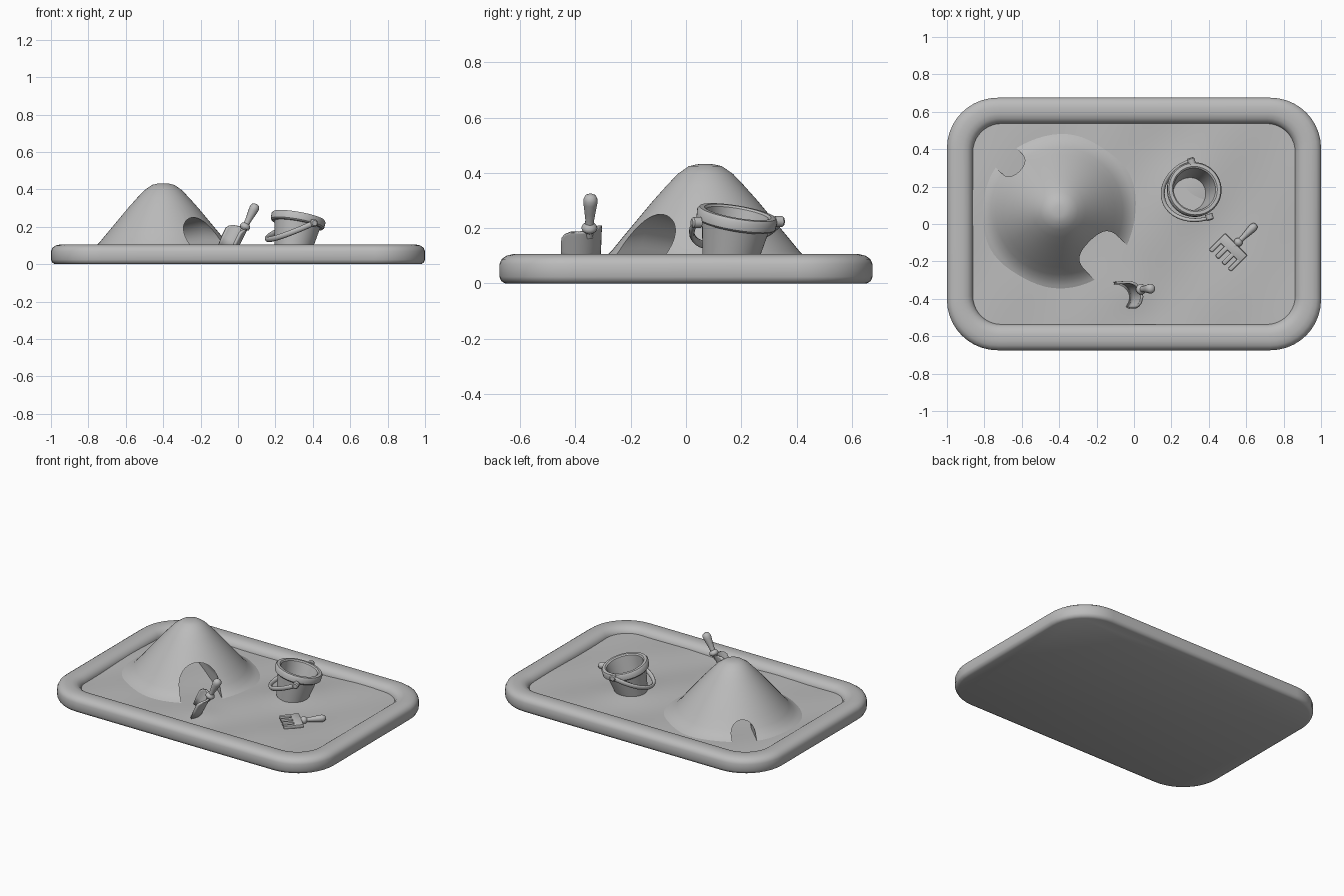
import bpy, bmesh, math
from mathutils import Vector, Matrix

if "Cube" in bpy.data.objects:
    bpy.data.objects.remove(bpy.data.objects["Cube"])

GREY = bpy.data.materials.new("plain grey")
GREY.diffuse_color = (0.5, 0.5, 0.5, 1)
GREY.use_nodes = True
GREY.node_tree.nodes["Principled BSDF"].inputs["Base Color"].default_value = GREY.diffuse_color


def finish(name, bm, angle=40):
    bmesh.ops.remove_doubles(bm, verts=bm.verts, dist=1e-5)
    bmesh.ops.recalc_face_normals(bm, faces=bm.faces)
    me = bpy.data.meshes.new(name)
    bm.to_mesh(me)
    bm.free()
    me.materials.append(GREY)
    ob = bpy.data.objects.new(name, me)
    bpy.context.collection.objects.link(ob)
    smooth(ob, angle)
    return ob


def smooth(ob, angle=40):
    bpy.ops.object.select_all(action='DESELECT')
    ob.select_set(True)
    bpy.context.view_layer.objects.active = ob
    bpy.ops.object.shade_smooth_by_angle(angle=math.radians(angle))


def loft(name, rings, angle=40):
    """Skin a list of closed rings and cap both ends."""
    bm = bmesh.new()
    vs = [[bm.verts.new(p) for p in r] for r in rings]
    n = len(vs[0])
    for a, b in zip(vs, vs[1:]):
        for i in range(n):
            j = (i + 1) % n
            bm.faces.new((a[i], a[j], b[j], b[i]))
    bm.faces.new(vs[0])
    bm.faces.new(vs[-1])
    return finish(name, bm, angle)


def lathe(name, profile, m=Matrix(), n=32, angle=40):
    rings = [[m @ Vector((r * math.cos(2 * math.pi * i / n),
                          r * math.sin(2 * math.pi * i / n), z)) for i in range(n)]
             for r, z in profile]
    return loft(name, rings, angle)


def frame(origin, z_axis, x_hint):
    z = Vector(z_axis).normalized()
    x = Vector(x_hint)
    x = (x - z * x.dot(z)).normalized()
    m = Matrix((x, z.cross(x), z)).transposed().to_4x4()
    m.translation = Vector(origin)
    return m


def rounded_rect(d, z, n=10):
    r = 0.27 - 0.85 * d
    cx, cy = 1 - d - r, 0.675 - d - r
    pts = []
    for k, (sx, sy) in enumerate(((1, 1), (-1, 1), (-1, -1), (1, -1))):
        for i in range(n + 1):
            a = math.pi / 2 * (k + i / n)
            pts.append(Vector((sx * cx + r * math.cos(a), sy * cy + r * math.sin(a), z)))
    return pts


# tray with a rounded border
TRAY = [(0.022, 0), (0.007, 0.008), (0, 0.024), (0, 0.07), (0.008, 0.088), (0.025, 0.1),
        (0.05, 0.106), (0.085, 0.106), (0.11, 0.1), (0.128, 0.086), (0.138, 0.068), (0.14, 0.03)]
loft("tray", [rounded_rect(d, z) for d, z in TRAY], 50)


# gently uneven sand
def bump(x, y, cx, cy, r):
    return math.exp(-((x - cx) ** 2 + (y - cy) ** 2) / r ** 2)


bm = bmesh.new()
bmesh.ops.create_grid(bm, x_segments=72, y_segments=48, size=1)
for v in bm.verts:
    x, y = v.co.x * 0.89, v.co.y * 0.57
    z = 0.064 + 0.005 * math.sin(6 * x + 1) * math.cos(7 * y) + 0.003 * math.sin(11 * x - 8 * y)
    z += 0.015 * bump(x, y, 0.3, 0.18, 0.17) + 0.008 * bump(x, y, 0, -0.36, 0.1)
    v.co = (x, y, z)
finish("sand", bm, 60)

# sand mound with a flared foot
MOUND = [(0, 0.432), (0.03, 0.431), (0.06, 0.424), (0.1, 0.396), (0.14, 0.354), (0.19, 0.298),
         (0.25, 0.226), (0.3, 0.166), (0.34, 0.117), (0.37, 0.087), (0.4, 0.07), (0.45, 0.052),
         (0.45, 0.02)]
mound = lathe("sand_mound", MOUND, Matrix.Translation((-0.4, 0.07, 0)), 64)


# tunnel: a tapered arch passing through the mound
def arch(t, w, h):
    along = Vector((1, -1, 0)).normalized()
    side = Vector((1, 1, 0)).normalized()
    c = Vector((-0.4, 0.07, 0)) + along * t
    pts = [c - side * w, c + side * w]
    for i in range(21):
        a = math.pi * i / 20
        pts.append(c + side * w * math.cos(a) + Vector((0, 0, h - w + w * math.sin(a))))
    return pts


cutter = loft("tunnel_cutter", [arch(0.55, 0.132, 0.25), arch(0.2, 0.122, 0.25),
                                arch(-0.2, 0.075, 0.165), arch(-0.55, 0.075, 0.165)])
mod = mound.modifiers.new("tunnel", 'BOOLEAN')
mod.operation = 'DIFFERENCE'
mod.solver = 'EXACT'
mod.object = cutter
bpy.context.view_layer.update()
cut = bpy.data.meshes.new_from_object(mound.evaluated_get(bpy.context.evaluated_depsgraph_get()))
mound.modifiers.clear()
mound.data = cut
bpy.data.objects.remove(cutter)
smooth(mound)

# tilted bucket
tilt = frame((0.325, 0.187, 0.255), (0.18, 0.17, 1), (1, 0, 0))
BUCKET = [(0, -0.2), (0.096, -0.2), (0.123, -0.045), (0.138, -0.045), (0.145, -0.038),
          (0.147, -0.008), (0.14, 0.002), (0.122, 0.003), (0.114, -0.004), (0.088, -0.175),
          (0, -0.175)]
lathe("bucket", BUCKET, tilt, 48)

# bucket handle, dropped to one side
centre = Vector((0.355, 0.187, 0.222))
side = Vector((0.05, -0.153, -0.002))
reach = Vector((-0.195, -0.065, -0.09))
path = [centre + side * math.cos(math.pi * i / 24) + reach * math.sin(math.pi * i / 24)
        for i in range(25)]
rings = []
for i, p in enumerate(path):
    t = path[min(i + 1, 24)] - path[max(i - 1, 0)]
    m = frame(p, t, side.cross(reach))
    rings.append([m @ Vector((0.015 * math.cos(a), 0.01 * math.sin(a), 0))
                  for a in [2 * math.pi * k / 10 for k in range(10)]])
loft("bucket_handle", rings, 60)
for i, p in enumerate((path[0], path[-1])):
    lathe("handle_pivot_%d" % (i + 1), [(0, -0.02), (0.02, -0.02), (0.02, 0.008), (0.014, 0.014),
          (0, 0.014)], frame(p, p - centre, (0, 0, 1)), 16)

# shared grip for the small tools
GRIP = [(0, -0.02), (0.014, -0.02), (0.016, 0), (0.026, 0.008), (0.029, 0.018), (0.025, 0.028),
        (0.016, 0.036), (0.016, 0.05), (0.02, 0.08), (0.025, 0.115), (0.026, 0.132),
        (0.02, 0.146), (0.01, 0.152), (0, 0.153)]

# shovel stuck in the sand
shovel = frame((0.03, -0.35, 0.185), (0.065, 0.005, 0.13), (0.55, -0.83, 0))
lathe("shovel_grip", GRIP, shovel, 20)
bm = bmesh.new()
rows = []
for t, spread in ((0.006, 30), (0, 52), (-0.012, 66), (-0.03, 74), (-0.08, 74), (-0.14, 70)):
    row = []
    for i in range(17):
        a = math.radians(spread) * (i / 8 - 1)
        row.append(bm.verts.new(shovel @ Vector((0.08 * math.sin(a),
                                                 -0.08 * (1 - math.cos(a)), t))))
    rows.append(row)
for a, b in zip(rows, rows[1:]):
    for i in range(16):
        bm.faces.new((a[i], a[i + 1], b[i + 1], b[i]))
blade = finish("shovel_blade", bm)
sol = blade.modifiers.new("thickness", 'SOLIDIFY')
sol.thickness = 0.014
sol.offset = 0

# rake lying on the sand
rake = frame((0.545, -0.11, 0.078), (0.7, 0.7, 0.03), (0.7, -0.7, 0))
lathe("rake_grip", [(r * 0.85, z) for r, z in GRIP], rake, 20)


def block(name, size, loc):
    bm = bmesh.new()
    bmesh.ops.create_cube(bm, size=1)
    bmesh.ops.scale(bm, vec=size, verts=bm.verts)
    bmesh.ops.bevel(bm, geom=bm.edges[:], offset=0.006, segments=2, affect='EDGES', profile=0.5)
    bmesh.ops.transform(bm, matrix=rake @ Matrix.Translation(loc), verts=bm.verts)
    return finish(name, bm)


block("rake_bar", (0.168, 0.024, 0.055), (0, 0, -0.025))
for i in range(4):
    block("rake_tine_%d" % (i + 1), (0.025, 0.022, 0.085), (-0.0715 + i * 0.0477, 0, -0.078))
